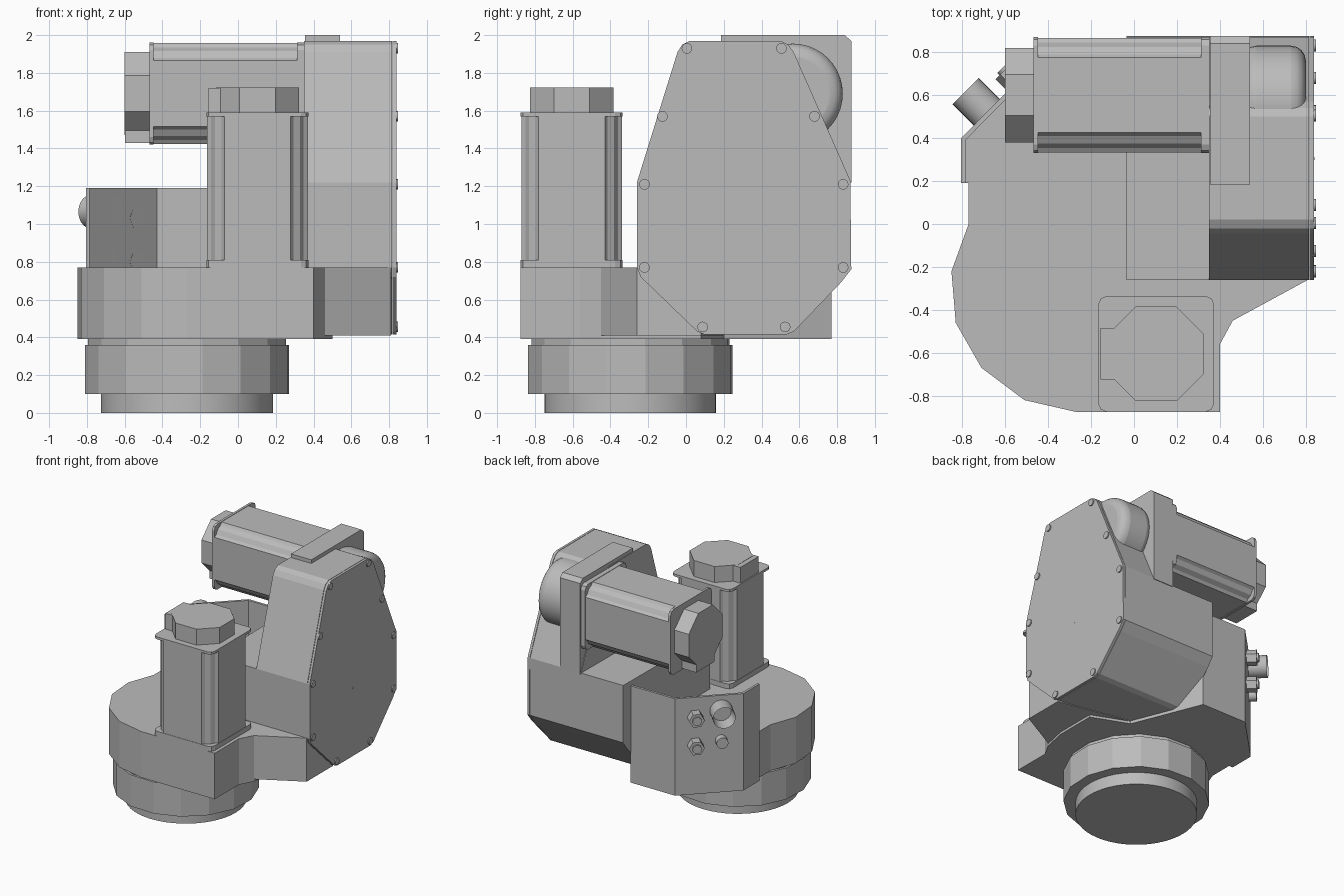
import bpy, bmesh, math
from mathutils import Matrix, Vector

cube = bpy.data.objects.get("Cube")
if cube:
    bpy.data.objects.remove(cube)

grey = bpy.data.materials.new("machine_grey")
grey.use_nodes = True
grey.diffuse_color = (0.5, 0.5, 0.5, 1)
grey.node_tree.nodes["Principled BSDF"].inputs["Base Color"].default_value = (0.5, 0.5, 0.5, 1)


def prism(name, pts, lo, hi, axis="z", matrix=None, bevel=0, smooth=False):
    """Extrude an outline along z (points are x, y) or along x (points are y, z)."""
    def place(p, h):
        return (p[0], p[1], h) if axis == "z" else (h, p[0], p[1])
    bm = bmesh.new()
    low = [bm.verts.new(place(p, lo)) for p in pts]
    high = [bm.verts.new(place(p, hi)) for p in pts]
    bm.faces.new(low)
    bm.faces.new(high)
    for i in range(len(pts)):
        j = (i + 1) % len(pts)
        bm.faces.new((low[i], low[j], high[j], high[i]))
    bmesh.ops.recalc_face_normals(bm, faces=bm.faces)
    mesh = bpy.data.meshes.new(name)
    bm.to_mesh(mesh)
    bm.free()
    mesh.materials.append(grey)
    ob = bpy.data.objects.new(name, mesh)
    bpy.context.collection.objects.link(ob)
    if matrix:
        ob.matrix_world = matrix
    if bevel:
        mod = ob.modifiers.new("rounded_edge", "BEVEL")
        mod.width, mod.segments = bevel, 4
        mod.limit_method, mod.angle_limit = "ANGLE", math.radians(40)
    if smooth:
        bpy.ops.object.select_all(action="DESELECT")
        ob.select_set(True)
        bpy.context.view_layer.objects.active = ob
        bpy.ops.object.shade_smooth_by_angle(angle=math.radians(35))
    return ob


def ring(cx, cy, r, n, turn=0.0):
    return [(cx + r * math.cos(turn + math.tau * i / n),
             cy + r * math.sin(turn + math.tau * i / n)) for i in range(n)]


def four_corners(quadrant):
    """Repeat a corner outline around the four quadrants."""
    out = []
    for k in range(4):
        for x, y in quadrant:
            for _ in range(k):
                x, y = -y, x
            out.append((x, y))
    return out


# Round base
BX, BY = -0.27, -0.295
prism("base_flange", ring(BX, BY, 0.455, 48), 0, 0.1, smooth=True)
prism("base_drum", ring(BX, BY, 0.547, 16, 0.15), 0.1, 0.36)
prism("base_neck", ring(BX, BY, 0.53, 16, 0.15), 0.36, 0.4)

# Main slab with a thin lip below it
slab = [(-0.85, -0.22), (-0.83, -0.46), (-0.71, -0.67), (-0.51, -0.82), (-0.27, -0.875),
        (0.4, -0.875), (0.4, -0.56), (0.46, -0.45), (0.81, -0.26), (0.81, 0.08), (0.2, 0.2),
        (-0.03, 0.77), (-0.44, 0.77), (-0.8, 0.4), (-0.8, 0.19), (-0.77, 0.19), (-0.77, 0)]
prism("main_slab", slab, 0.41, 0.77)
prism("slab_lip", [(min(x, 0.5), y) for x, y in slab], 0.39, 0.41)

# Thin folded connector wall at the back
wall = [(-0.805, 0.19), (-0.805, 0.4), (-0.44, 0.77), (-0.03, 0.77),
        (-0.03, 0.75), (-0.43, 0.75), (-0.785, 0.39), (-0.785, 0.19)]
prism("connector_wall", wall, 0.39, 1.19)

# Tall gear housing, with a lower box beside it
lower = [(0.87, 1.23), (0.875, 0.76), (0.82, 0.69), (0.57, 0.43), (0.53, 0.415), (0.1, 0.415),
         (0.06, 0.43), (-0.24, 0.72), (-0.26, 0.77), (-0.26, 1.22)]
upper = [(-0.045, 1.91), (-0.02, 1.95), (0.02, 1.97), (0.5, 1.97), (0.54, 1.95), (0.57, 1.91)]
prism("gear_housing", lower + upper, 0.35, 0.815, "x")
prism("lower_box", lower, -0.035, 0.35, "x")
prism("side_cover", lower + upper, 0.818, 0.838, "x")

# Cover bolts
bolts = [(0.005, 1.93), (0.505, 1.93), (-0.125, 1.57), (0.68, 1.57), (-0.22, 1.21),
         (0.832, 1.21), (-0.22, 0.77), (0.832, 0.77), (0.088, 0.455), (0.525, 0.455)]
for y, z in bolts:
    prism("cover_bolt", ring(y, z, 0.028, 16), 0.83, 0.847, "x", smooth=True)
prism("cover_pin", ring(0.305, 0.98, 0.007, 10), 0.83, 0.84, "x")

# Motor mounting plate and rounded pulley bulge
prism("motor_plate", [(0.185, 1.3), (0.185, 2.0), (0.84, 2.0), (0.875, 1.97),
                      (0.875, 1.22), (0.6, 1.2)], 0.355, 0.54, "x")
prism("pulley_bulge", ring(0.565, 1.69, 0.265, 40), 0.5, 0.8, "x", bevel=0.07, smooth=True)


# Motor, built upright and then placed
def motor(prefix, matrix):
    flange = four_corners([(0.27, -0.23), (0.27, 0.23), (0.258, 0.258)])
    body = four_corners([(0.267, -0.175), (0.267, 0.175), (0.245, 0.19),
                         (0.225, 0.225), (0.19, 0.245)])
    cap = four_corners([(0.22, -0.095), (0.22, 0.095)])
    prism(prefix + "_flange", flange, 0, 0.04, matrix=matrix)
    prism(prefix + "_body", body, 0.04, 0.8, matrix=matrix)
    prism(prefix + "_end_plate", flange, 0.8, 0.82, matrix=matrix)
    prism(prefix + "_cap", cap, 0.82, 0.952, matrix=matrix)
    prism(prefix + "_cable_block", [(-0.26, -0.12), (-0.1, -0.12), (-0.1, 0.12), (-0.26, 0.12)],
          0.82, 0.95, matrix=matrix)


motor("upright_motor", Matrix.Translation((0.103, -0.605, 0.77)))
motor("level_motor", Matrix.Translation((0.352, 0.6, 1.69)) @ Matrix.Rotation(-math.pi / 2, 4, "Y"))

# Connectors pointing out of the slanted wall
out = Vector((-1, 1, 0)).normalized()
aim = out.to_track_quat("Z", "Y").to_matrix().to_4x4()


def on_wall(t, z):
    return Matrix.Translation((-0.805 + t, 0.4 + t, z)) @ aim


socket = prism("large_connector", ring(0, 0, 0.086, 32), -0.02, 0.14,
               matrix=on_wall(0.12, 1.065), smooth=True)
bm = bmesh.new()
bm.from_mesh(socket.data)
end = max((f for f in bm.faces if len(f.verts) > 4), key=lambda f: f.calc_center_median().z)
bmesh.ops.inset_region(bm, faces=[end], thickness=0.015)
bmesh.ops.translate(bm, verts=end.verts, vec=(0, 0, -0.11))
bm.to_mesh(socket.data)
bm.free()
prism("small_connector", ring(0, 0, 0.045, 20), -0.02, 0.06, matrix=on_wall(0.12, 0.82), smooth=True)
for height in (1.03, 0.8):
    prism("hex_fitting", ring(0, 0, 0.06, 6), -0.02, 0.08, matrix=on_wall(0.26, height))
    prism("hex_fitting_tip", ring(0, 0, 0.035, 16), 0.08, 0.095, matrix=on_wall(0.26, height))
